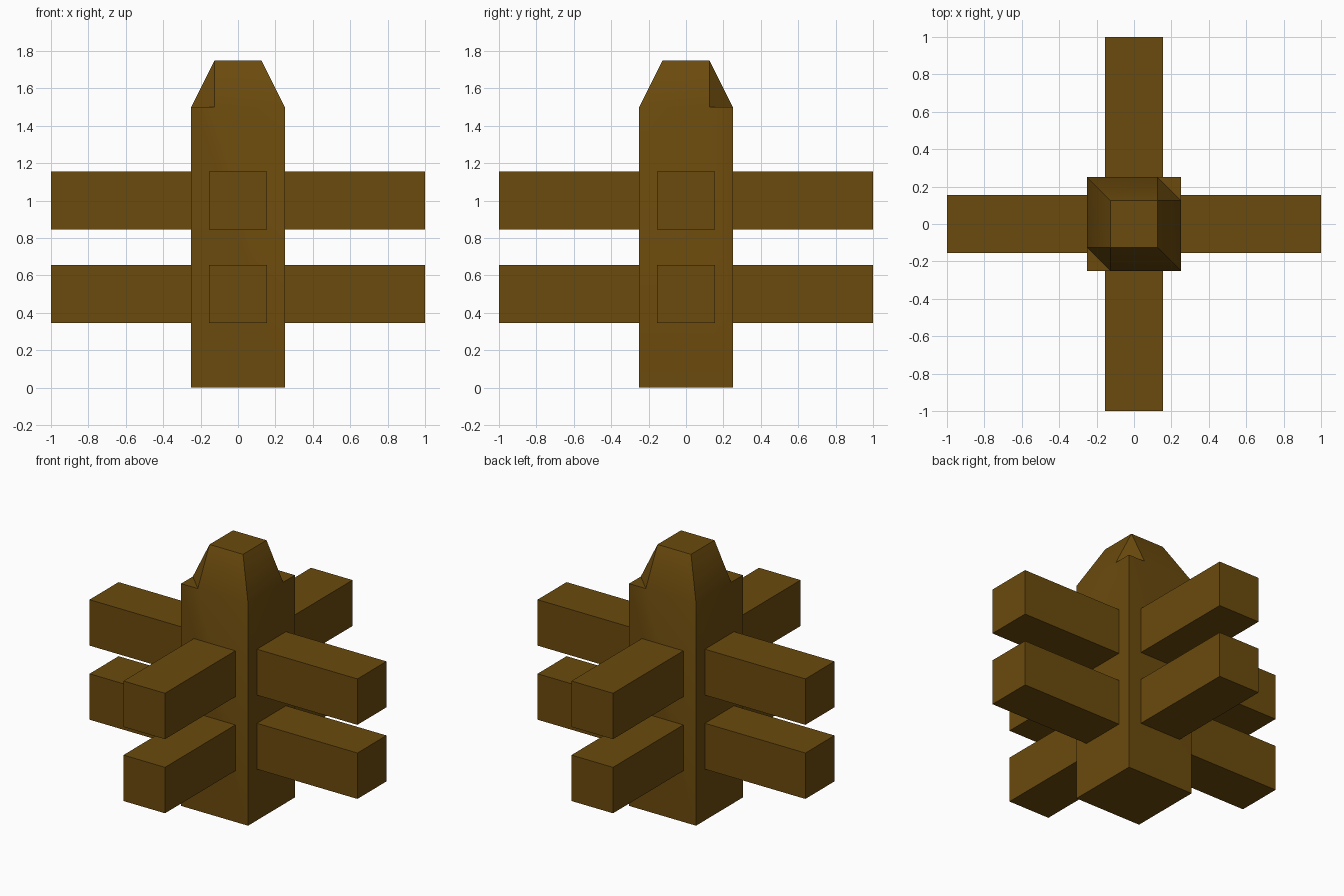
import bpy, bmesh, math
from mathutils import Matrix

if "Cube" in bpy.data.objects:
    bpy.data.objects.remove(bpy.data.objects["Cube"])

brown = bpy.data.materials.new("brown_wood")
brown.diffuse_color = (0.147, 0.069, 0.004, 1)
brown.use_nodes = True
brown.node_tree.nodes["Principled BSDF"].inputs["Base Color"].default_value = brown.diffuse_color


def add_object(name, bm):
    bmesh.ops.recalc_face_normals(bm, faces=bm.faces)
    mesh = bpy.data.meshes.new(name)
    bm.to_mesh(mesh)
    bm.free()
    mesh.materials.append(brown)
    obj = bpy.data.objects.new(name, mesh)
    bpy.context.collection.objects.link(obj)
    return obj


# Square trunk with a tapered cap, notched at two opposite corners
W, T, SHOULDER, TOP = 0.25, 0.125, 1.5, 1.75
corners = [(-1, -1), (1, -1), (1, 1), (-1, 1)]
bm = bmesh.new()
base = [bm.verts.new((x * W, y * W, 0)) for x, y in corners]
rim = [bm.verts.new((x * W, y * W, SHOULDER)) for x, y in corners]
cap = [bm.verts.new((x * T, y * T, TOP)) for x, y in corners]
bm.faces.new(base)
bm.faces.new(cap)

# Notch points: "a" lies on the y-facing side, "b" on the x-facing side
notch = {}
for i in (0, 2):
    x, y = corners[i]
    a = bm.verts.new((x * T, y * W, SHOULDER))
    b = bm.verts.new((x * W, y * T, SHOULDER))
    notch[i] = (a, b)
    bm.faces.new((rim[i], a, b))      # flat ledge
    bm.faces.new((a, cap[i], b))      # slanted cut

for i in range(4):
    j = (i + 1) % 4
    side = i % 2                      # even sides face y, odd sides face x
    n = i if i in notch else j
    p = notch[n][side]
    left, right = (p, rim[j]) if n == i else (rim[i], p)
    ledge = [rim[j], p, rim[i]]
    bm.faces.new([base[i], base[j]] + ledge)          # wall
    bm.faces.new([left, right, cap[j], cap[i]])       # cap slope
trunk = add_object("trunk", bm)
bpy.context.view_layer.objects.active = trunk
trunk.select_set(True)
bpy.ops.object.shade_smooth_by_angle(angle=math.radians(30))

# Two tiers of four square branches, open where they meet the trunk
H = 0.155
for tier, z in (("lower", 0.5), ("upper", 1.0)):
    for k, direction in enumerate(("right", "back", "left", "front")):
        bm = bmesh.new()
        bmesh.ops.create_cube(bm, size=1)
        bmesh.ops.scale(bm, vec=(1 - W, 2 * H, 2 * H), verts=bm.verts)
        inner = [f for f in bm.faces if f.normal.x < -0.9]
        bmesh.ops.translate(bm, vec=((1 + W) / 2, 0, z), verts=bm.verts)
        bmesh.ops.delete(bm, geom=inner, context="FACES_ONLY")
        bmesh.ops.transform(bm, matrix=Matrix.Rotation(k * math.pi / 2, 4, "Z"), verts=bm.verts)
        add_object(f"{tier}_{direction}_branch", bm)
